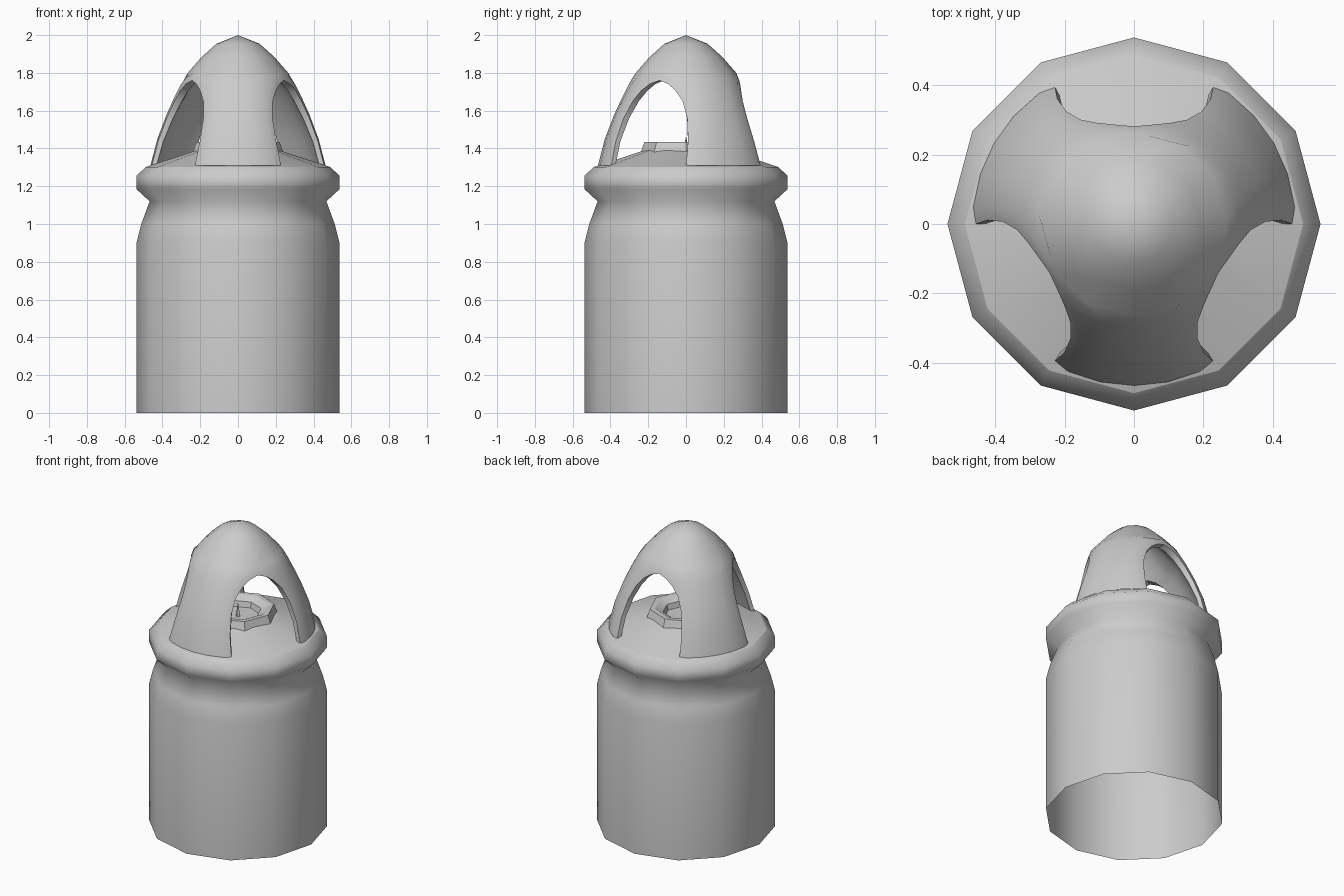
import bpy, bmesh
from math import sin, cos, pi, radians

if "Cube" in bpy.data.objects:
    bpy.data.objects.remove(bpy.data.objects["Cube"])


def finish(name, bm, angle):
    bmesh.ops.remove_doubles(bm, verts=bm.verts, dist=0.0005)
    bmesh.ops.recalc_face_normals(bm, faces=bm.faces)
    me = bpy.data.meshes.new(name)
    bm.to_mesh(me)
    bm.free()
    ob = bpy.data.objects.new(name, me)
    bpy.context.collection.objects.link(ob)
    bpy.ops.object.select_all(action='DESELECT')
    ob.select_set(True)
    bpy.context.view_layer.objects.active = ob
    bpy.ops.object.shade_smooth_by_angle(angle=radians(angle))
    return ob


def add_grid(bm, rows):
    """Skin a list of equally long point rows."""
    vs = [[bm.verts.new(p) for p in row] for row in rows]
    for a, b in zip(vs, vs[1:]):
        for i in range(len(a) - 1):
            bm.faces.new((a[i], a[i + 1], b[i + 1], b[i]))


def polar(r, deg, z):
    return (r * cos(radians(deg)), r * sin(radians(deg)), z)


def lathe(name, profile, sides, angle):
    bm = bmesh.new()
    add_grid(bm, [[polar(r, 360 * i / sides, z) for i in range(sides + 1)]
                  for r, z in profile])
    # collapse the zero-area quads at a pole
    bmesh.ops.dissolve_degenerate(bm, dist=0.0002, edges=bm.edges)
    return finish(name, bm, angle)


# Body: open-bottomed twelve-sided jar with neck and flared collar
lathe("body", [(.537, 0), (.537, .90), (.512, 1.0), (.468, 1.12),
               (.538, 1.185), (.538, 1.255), (.488, 1.302)], 12, 100)
# Sloped lid
lathe("lid", [(.488, 1.302), (.22, 1.39)], 12, 35)
# Burner ring with recessed centre
lathe("burner_ring", [(.24, 1.378), (.22, 1.435), (.19, 1.435), (.14, 1.41),
                      (.13, 1.375), (0, 1.37)], 8, 25)
# Wick
lathe("wick", [(.014, 1.37), (.008, 1.42), (0, 1.467)], 4, 30)

# Dome rows: height, radius, outer and inner half-angle of each arch opening
ROWS = [(1.31, .466, 36, 30), (1.45, .43, 37, 31.5), (1.58, .38, 36, 31),
        (1.68, .333, 32, 27), (1.74, .303, 25, 20), (1.78, .28, 14, 11),
        (1.80, .266, 0, 0), (1.885, .192, 0, 0), (1.955, .113, 0, 0), (2, 0, 0, 0)]
PEAK = 6


def dome_r(z):
    for a, b in zip(ROWS, ROWS[1:]):
        if a[0] <= z <= b[0]:
            return a[1] + (b[1] - a[1]) * (z - a[0]) / (b[0] - a[0])
    return 0


def inner_z(z):
    return 1.31 + (z - 1.31) * .45 / .49 if z <= 1.8 else z - .04


# Three-legged dome: outer skin, inner skin and bevelled arch edges
bm = bmesh.new()
for centre in (30, 150, 270):
    us = (-1, -.5, 0, .5, 1)
    add_grid(bm, [[polar(r, centre + u * (60 - ho), z) for u in us]
                  for z, r, ho, hi in ROWS])
    add_grid(bm, [[polar(max(r - .035, 0), centre + u * (60 - hi), inner_z(z))
                   for u in us] for z, r, ho, hi in ROWS])
    for s in (-1, 1):
        add_grid(bm, [[polar(r, centre + s * (60 - ho), z),
                       polar(dome_r(inner_z(z)) - .01, centre + s * (60 - hi), inner_z(z)),
                       polar(r - .035, centre + s * (60 - hi), inner_z(z))]
                      for z, r, ho, hi in ROWS[:PEAK + 1]])
bmesh.ops.dissolve_degenerate(bm, dist=0.0002, edges=bm.edges)
finish("arched_dome", bm, 38)
